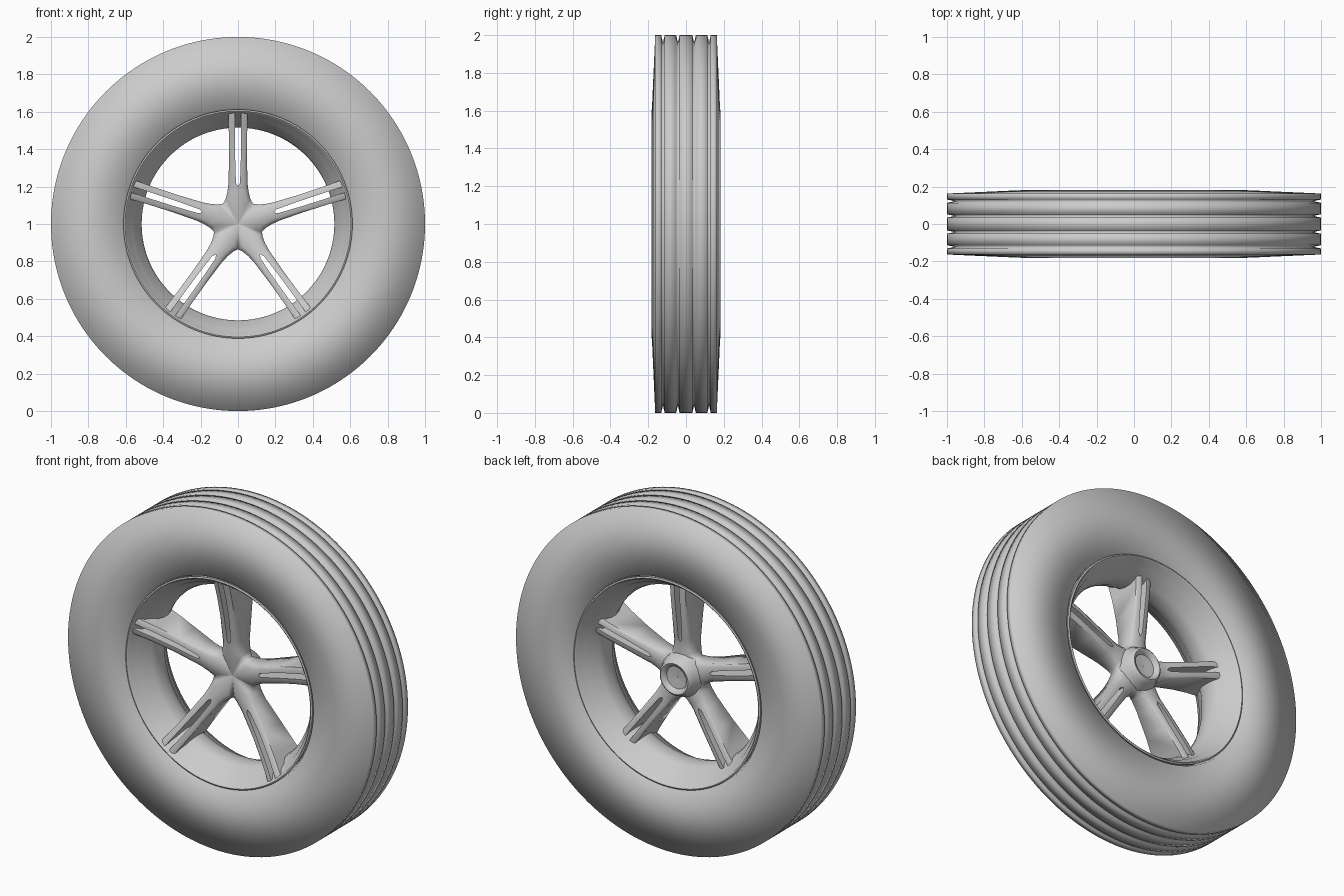
import bpy, bmesh, math

old = bpy.data.objects.get("Cube")
if old:
    bpy.data.objects.remove(old, do_unlink=True)

grey = bpy.data.materials.new("plain_grey")
grey.use_nodes = True
colour = (0.6, 0.6, 0.6, 1)
grey.diffuse_color = colour
grey.node_tree.nodes["Principled BSDF"].inputs["Base Color"].default_value = colour


def finish(name, bm, angle=None):
    """Turn a bmesh into a smooth-shaded object standing on the ground."""
    bmesh.ops.remove_doubles(bm, verts=bm.verts, dist=0.0005)
    bmesh.ops.recalc_face_normals(bm, faces=bm.faces)
    mesh = bpy.data.meshes.new(name)
    bm.to_mesh(mesh)
    bm.free()
    mesh.materials.append(grey)
    obj = bpy.data.objects.new(name, mesh)
    bpy.context.collection.objects.link(obj)
    obj.location.z = 1
    bpy.ops.object.select_all(action='DESELECT')
    obj.select_set(True)
    bpy.context.view_layer.objects.active = obj
    if angle:
        bpy.ops.object.shade_smooth_by_angle(angle=math.radians(angle))
    else:
        bpy.ops.object.shade_smooth()
    return obj


def revolve(name, profile, steps=128, angle=None):
    """Spin a closed (radius, y) profile about the axle."""
    bm = bmesh.new()
    rings = []
    for i in range(steps):
        a = 2 * math.pi * i / steps
        rings.append([bm.verts.new((r * math.cos(a), y, r * math.sin(a))) for r, y in profile])
    n = len(profile)
    for i in range(steps):
        p, q = rings[i], rings[(i + 1) % steps]
        for j in range(n):
            k = (j + 1) % n
            bm.faces.new((p[j], p[k], q[k], q[j]))
    return finish(name, bm, angle)


def mirrored(half):
    """Close a profile by mirroring it front to back."""
    return half + [(r, -y) for r, y in reversed(half)]


# Tyre: soft sidewalls and five ribs parted by V grooves
tyre_half = [(0.59, 0.1), (0.62, 0.18), (1, 0.163)]
for y in (0.122, 0.043):
    tyre_half += [(1, y + 0.009), (0.96, y), (1, y - 0.009)]
revolve("tyre", mirrored(tyre_half), 160)

# Rim: rolled lips and a barrel that narrows to the middle
rim_half = [(0.585, 0.03), (0.605, 0.15), (0.612, 0.178), (0.604, 0.182), (0.596, 0.176),
            (0.588, 0.15), (0.565, 0.13), (0.55, 0.09), (0.525, 0.06), (0.515, 0.02)]
revolve("rim", mirrored(rim_half), 128, 50)

# Spokes: five forked arms that flow out of a star-shaped hub
# each station: radius, slot edge, outer edge, front y, back y, edge rounding
stations = [
    (0, 0, 0, -0.055, 0.05, 0),
    (0.109, 0, 0.079, -0.07, 0.05, 0.03),
    (0.135, 0, 0.066, -0.075, 0.05, 0.025),
    (0.17, 0, 0.057, -0.08, 0.05, 0.02),
    (0.2, 0, 0.053, -0.083, 0.052, 0.018),
    (0.22, 0.011, 0.051, -0.086, 0.055, 0.015),
    (0.35, 0.015, 0.048, -0.105, 0.07, 0.01),
    (0.48, 0.016, 0.049, -0.135, 0.085, 0.01),
    (0.6, 0.016, 0.052, -0.17, 0.09, 0.01),
]


def section(inner, outer, front, back, c):
    mid = inner + (outer - inner) * 0.65
    return [(inner, front), (mid, front + c * 0.2), (outer, front + c),
            (outer, back - c), (mid, back - c * 0.2), (inner, back)]


bm = bmesh.new()
for arm in range(5):
    a = math.pi / 2 + arm * 2 * math.pi / 5
    ca, sa = math.cos(a), math.sin(a)
    for side in (-1, 1):
        rows = []
        for r, *rest in stations:
            rows.append([bm.verts.new((r * ca - side * u * sa, y, r * sa + side * u * ca))
                         for u, y in section(*rest)])
        for i in range(len(rows) - 1):
            for j in range(6):
                # skip walls buried inside the hub
                if (j == 5 and stations[i + 1][1] == 0) or (j == 2 and i == 0):
                    continue
                k = (j + 1) % 6
                bm.faces.new((rows[i][j], rows[i][k], rows[i + 1][k], rows[i + 1][j]))
bmesh.ops.remove_doubles(bm, verts=bm.verts, dist=0.0005)
bmesh.ops.dissolve_degenerate(bm, edges=bm.edges, dist=0.0005)
finish("spokes", bm, 55)

# Hub boss: rounded collar with an axle recess on the back
boss = [(0.13, 0.02), (0.125, 0.05), (0.108, 0.075), (0.102, 0.1), (0.09, 0.11),
        (0.075, 0.105), (0.066, 0.085), (0.002, 0.08), (0.002, 0.02)]
revolve("hub_boss", boss, 48, 50)
